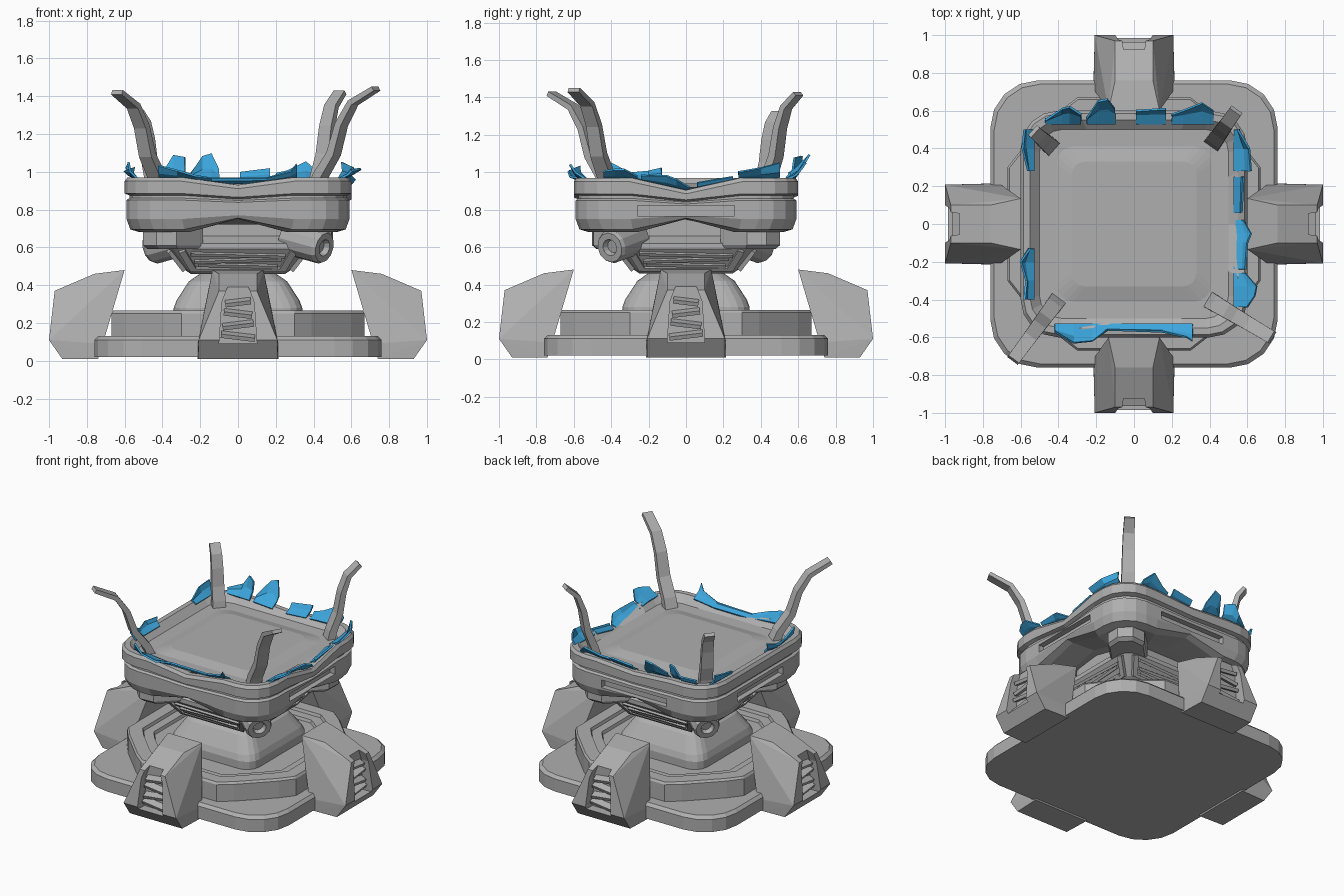
import bpy, bmesh
from math import pi, cos, sin
from mathutils import Vector, Matrix

cube = bpy.data.objects.get("Cube")
if cube:
    bpy.data.objects.remove(cube, do_unlink=True)


def material(name, rgb):
    m = bpy.data.materials.new(name)
    m.use_nodes = True
    m.diffuse_color = (*rgb, 1)
    bsdf = next(n for n in m.node_tree.nodes if n.type == 'BSDF_PRINCIPLED')
    bsdf.inputs["Base Color"].default_value = (*rgb, 1)
    bsdf.inputs["Roughness"].default_value = 0.7
    return m


GREY = material("grey metal", (0.43, 0.43, 0.43))
BLUE = material("blue glass", (0.045, 0.38, 0.72))
# How far the rim sags at the middle of the front, left, back and right side
SAG = (0.04, 0.065, 0.02, 0)


def finish(name, bm, mat=GREY, closed=True):
    if closed:
        bmesh.ops.recalc_face_normals(bm, faces=bm.faces)
    me = bpy.data.meshes.new(name)
    bm.to_mesh(me)
    bm.free()
    me.materials.append(mat)
    ob = bpy.data.objects.new(name, me)
    bpy.context.collection.objects.link(ob)
    return ob


def loft(name, sections):
    """Skin a list of equally long point loops and cap both ends."""
    bm = bmesh.new()
    loops = [[bm.verts.new(p) for p in s] for s in sections]
    n = len(loops[0])
    for a, b in zip(loops, loops[1:]):
        for i in range(n):
            j = (i + 1) % n
            bm.faces.new((a[i], a[j], b[j], b[i]))
    bm.faces.new(loops[0])
    bm.faces.new(loops[-1])
    return finish(name, bm)


def turn(k):
    return Matrix.Rotation(k * pi / 2, 4, 'Z')


def rounded(h, c, z, bump=0, sag=0, n=4):
    """Rounded square loop; bump and sag shift the middle of each side in height."""
    loop = []
    for k in range(4):
        side = [Vector((t, -h, z + (bump - sag * SAG[k] if t == 0 else 0)))
                for t in (c - h, -h / 2, 0, h / 2, h - c)]
        for i in range(1, n):
            a = i / n * pi / 2
            side.append(Vector((h - c + c * sin(a), c - h - c * cos(a), z)))
        loop += [turn(k) @ p for p in side]
    return loop


def box(name, size, matrix):
    bm = bmesh.new()
    bmesh.ops.create_cube(bm, size=1)
    bmesh.ops.scale(bm, vec=size, verts=bm.verts)
    bm.transform(matrix)
    return finish(name, bm)


def cut(ob, cutter):
    mod = ob.modifiers.new("cut", 'BOOLEAN')
    mod.operation, mod.solver, mod.object = 'DIFFERENCE', 'EXACT', cutter
    bpy.context.view_layer.objects.active = ob
    bpy.ops.object.modifier_apply(modifier=mod.name)
    bpy.data.objects.remove(cutter, do_unlink=True)


def at(x, y, z):
    return Matrix.Translation((x, y, z))


# Base plate
loft("base_plate", [rounded(0.76, 0.25, 0.02), rounded(0.76, 0.25, 0.11),
                    rounded(0.74, 0.24, 0.13)])

# Octagonal tier with stepped well
tier_side = [(-0.39, -0.6), (-0.3, -0.67), (0.3, -0.67), (0.39, -0.6)]


def tier(s, z):
    return [turn(k) @ Vector((x * s, y * s, z)) for k in range(4) for x, y in tier_side]


loft("tier", [tier(*l) for l in ((1, 0.1), (1, 0.25), (0.985, 0.265), (0.86, 0.265),
                                 (0.85, 0.245), (0.76, 0.245), (0.75, 0.225), (0.6, 0.225))])

# Neck
loft("neck", [rounded(*l) for l in ((0.34, 0.1, 0.2), (0.34, 0.1, 0.28), (0.325, 0.1, 0.32),
                                    (0.26, 0.08, 0.42), (0.18, 0.06, 0.475))])

# Bowl under the platform
loft("bowl", [rounded(*l) for l in ((0.25, 0.06, 0.46), (0.28, 0.06, 0.48), (0.365, 0.08, 0.59),
                                    (0.365, 0.08, 0.62), (0.29, 0.08, 0.66), (0.29, 0.08, 0.78))])

# Platform ring with the raised floor inside
ring = loft("platform_ring", [rounded(*l) for l in (
    (0.34, 0.09, 0.72, 0.04), (0.52, 0.18, 0.68, 0.07), (0.57, 0.2, 0.695, 0.06),
    (0.59, 0.2, 0.75, 0.02), (0.59, 0.2, 0.85, 0, 0.3), (0.575, 0.2, 0.86, 0, 0.3),
    (0.575, 0.2, 0.875, 0, 0.5), (0.6, 0.2, 0.885, 0, 0.5), (0.6, 0.2, 0.95, 0, 1),
    (0.585, 0.19, 0.97, 0, 1), (0.55, 0.16, 0.97, 0, 1), (0.5, 0.12, 0.922),
    (0.41, 0.09, 0.92), (0.33, 0.07, 0.94))])
for k in (1, 2, 3):
    cut(ring, box("slot_cutter", (0.52, 0.1, 0.055), turn(k) @ at(0, -0.6, 0.795)))

# Slanted vents on each side of the bowl
for k in range(4):
    slope = turn(k) @ at(0, -0.322, 0.535) @ Matrix.Rotation(0.658, 4, 'X')
    for i, (w, tilt) in enumerate(((0.42, 0.03), (0.46, -0.04), (0.5, 0.03))):
        box("vent_slat", (w, 0.03, 0.018),
            slope @ at(0, 0, (i - 1) * 0.035) @ Matrix.Rotation(tilt, 4, 'Y'))
    for s in (-1, 1):
        box("vent_frame", (0.035, 0.035, 0.14),
            slope @ at(s * 0.265, 0, 0) @ Matrix.Rotation(s * 0.45, 4, 'Y'))
    box("vent_sill", (0.48, 0.035, 0.02), slope @ at(0, 0, -0.06))

# Nozzles under two opposite corners, plain blocks under the other two
for k in range(4):
    m = turn(k) @ Matrix.Rotation(-pi / 4, 4, 'Z') @ at(0.38, 0, 0.65)
    if k % 2 == 0:
        tilted = m @ Matrix.Rotation(0.15, 4, 'Z') @ Matrix.Rotation(0.22, 4, 'Y')
        loft("corner_nozzle", [[tilted @ Vector((x, r * cos(i * pi / 6), r * sin(i * pi / 6)))
                                for i in range(12)]
                               for x, r in ((0, 0.09), (0.22, 0.09), (0.24, 0.08),
                                            (0.24, 0.045), (0.21, 0.035))])
    else:
        loft("corner_block", [[m @ Vector((x * s, y * s, z)) for x, y in (
            (0, -0.12), (0.2, -0.12), (0.28, -0.05), (0.28, 0.05), (0.2, 0.12), (0, 0.12))]
            for s, z in ((0.9, -0.06), (1, -0.04), (1, 0.06))])

# Feet: half-width, distance from centre, height of each corner pair
foot_points = [(0.135, 0.6, 0.48), (0.1, 0.76, 0.46), (0.1, 0.97, 0.37), (0.208, 1, 0.11),
               (0.208, 0.93, 0.01), (0.215, 0.74, 0.01), (0.215, 0.715, 0.09)]
for k in range(4):
    bm = bmesh.new()
    for w, r, z in foot_points:
        for s in (-1, 1):
            bm.verts.new((s * w, -r, z))
    bmesh.ops.convex_hull(bm, input=bm.verts)
    bmesh.ops.dissolve_limit(bm, angle_limit=0.02, verts=bm.verts, edges=bm.edges)
    bm.transform(turn(k))
    foot = finish("foot", bm)
    # tapered opening in the nose
    opening = [(-0.1, 0.09), (0.1, 0.09), (0.085, 0.31), (0.055, 0.39), (-0.055, 0.39), (-0.085, 0.31)]
    cut(foot, loft("opening_cutter", [[turn(k) @ Vector((x, y, z)) for x, z in opening]
                                      for y in (-1.1, -0.92)]))
    for i in range(4):
        box("foot_slat", (0.18 - i * 0.015, 0.05, 0.022),
            turn(k) @ at(0, -0.935, 0.13 + i * 0.06)
            @ Matrix.Rotation((-1) ** (i + k) * 0.12, 4, 'Y') @ Matrix.Rotation(0.4, 4, 'X'))

# Bent arms: start, tip, tip height
arm_path = [(0, 0), (0.08, 0.14), (0.3, 0.36), (0.43, 0.65), (0.62, 0.86), (1, 1)]
arms = [((-0.41, -0.41), (-0.64, -0.72), 1.42), ((0.41, -0.41), (0.73, -0.6), 1.44),
        ((0.42, 0.43), (0.54, 0.6), 1.42), ((-0.44, 0.41), (-0.53, 0.49), 1.32)]
for start, tip, top in arms:
    a, b = Vector((*start, 0.9)), Vector((*tip, top))
    out = Vector((b.x - a.x, b.y - a.y, 0))
    flat = out.normalized()
    across = Vector((-flat.y, flat.x, 0))
    pts = [a + out * s + Vector((0, 0, (b.z - a.z) * f)) for s, f in arm_path]
    sections = []
    for i, p in enumerate(pts):
        d = (pts[min(i + 1, 5)] - pts[max(i - 1, 0)]).normalized()
        up = across.cross(d)
        w, t = 0.045 - i * 0.002, 0.028 - i * 0.003
        sections.append([p + across * w * u + up * t * v
                         for u, v in ((-1, -1), (1, -1), (1, 1), (-1, 1))])
    loft("bent_arm", sections)

# Broken glass around the rim: (position along side, flare, rise) per shard
shards = [
    [[(-0.42, 0.03, 0.07), (-0.32, 0.09, 0.04), (-0.22, 0.08, 0.02), (-0.14, 0.02, 0.02),
      (0.15, 0.03, 0.02), (0.28, 0.06, 0.04), (0.31, 0.08, 0.08)]],
    [[(-0.44, 0.06, 0.04), (-0.38, 0.1, 0.05), (-0.33, 0.11, 0.05), (-0.26, 0.05, 0.02)],
     [(-0.24, 0.05, 0.03), (-0.1, 0.06, 0.06), (-0.05, 0.08, 0.05), (0.02, 0.04, 0.01)],
     [(0.06, 0.03, 0.03), (0.25, 0.04, 0.02)],
     [(0.28, 0.08, 0.04), (0.4, 0.07, 0.06), (0.5, 0.01, 0.09)]],
    [[(-0.42, 0.06, 0.03), (-0.36, 0.1, 0.09), (-0.26, 0.06, 0.04), (-0.2, 0.04, 0.03)],
     [(-0.17, 0.07, 0.06), (-0.01, 0.06, 0.05)],
     [(0.1, 0.07, 0.06), (0.14, 0.12, 0.15), (0.19, 0.11, 0.13), (0.25, 0.02, 0.03)],
     [(0.28, 0.04, 0.12), (0.34, 0.08, 0.13), (0.38, 0.07, 0.06), (0.47, 0.01, 0.03)]],
    [[(-0.5, 0.04, 0.08), (-0.4, 0.05, 0.06), (-0.28, 0.02, 0.02)],
     [(0.13, 0.01, 0.06), (0.2, 0.06, 0.04), (0.3, 0.03, 0.03), (0.4, 0.04, 0.09)]]]
for k, side in enumerate(shards):
    for shard in side:
        bm = bmesh.new()
        rows = []
        for t, flare, rise in shard:
            z = 0.97 - SAG[k] * max(0, 1 - abs(t) / 0.3)
            rows.append([bm.verts.new(turn(k) @ Vector(p)) for p in (
                (t, -0.53, z - 0.01), (t, -0.55 - flare * 0.5, z + rise * 0.35),
                (t, -0.54 - flare, z + rise * 0.9))])
        for a, b in zip(rows, rows[1:]):
            for i in range(2):
                bm.faces.new((a[i], b[i], b[i + 1], a[i + 1]))
        ob = finish("glass_shard", bm, BLUE, False)
        mod = ob.modifiers.new("thickness", 'SOLIDIFY')
        mod.thickness, mod.offset = 0.012, 0
